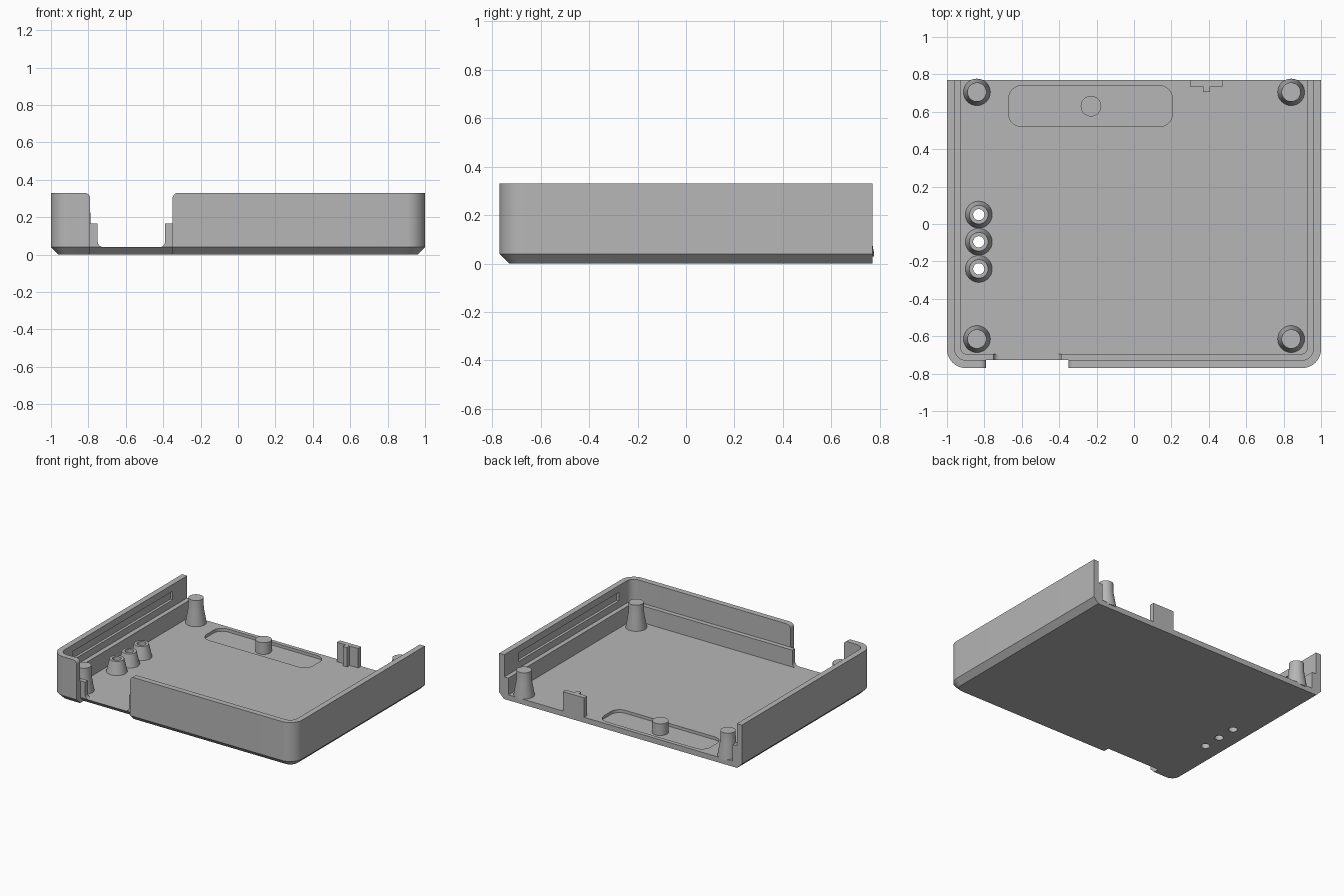
import bpy, bmesh, math
from math import cos, sin, pi

cube = bpy.data.objects.get("Cube")
if cube:
    bpy.data.objects.remove(cube, do_unlink=True)

grey = bpy.data.materials.new("plain grey")
grey.use_nodes = True
COLOUR = (0.47, 0.47, 0.47, 1)
grey.diffuse_color = COLOUR
grey.node_tree.nodes["Principled BSDF"].inputs["Base Color"].default_value = COLOUR

BACK, FRONT, TOP, FLOOR, LEDGE = 0.77, -0.77, 0.33, 0.04, 0.165


def loft(name, rings):
    """Closed solid through matching rings of 3D points."""
    bm = bmesh.new()
    loops = [[bm.verts.new(p) for p in ring] for ring in rings]
    n = len(loops[0])
    for a, b in zip(loops, loops[1:]):
        for i in range(n):
            j = (i + 1) % n
            bm.faces.new((a[i], a[j], b[j], b[i]))
    bm.faces.new(loops[0][::-1])
    bm.faces.new(loops[-1])
    bmesh.ops.recalc_face_normals(bm, faces=bm.faces)
    mesh = bpy.data.meshes.new(name)
    bm.to_mesh(mesh)
    bm.free()
    mesh.materials.append(grey)
    obj = bpy.data.objects.new(name, mesh)
    bpy.context.collection.objects.link(obj)
    return obj


def prism(name, pts, axis, lo, hi):
    """Extrude a 2D outline along an axis."""
    place = {"x": lambda a, b, h: (h, a, b),
             "y": lambda a, b, h: (a, h, b),
             "z": lambda a, b, h: (a, b, h)}[axis]
    return loft(name, [[place(a, b, h) for a, b in pts] for h in (lo, hi)])


def arc(cx, cy, r, start, end, n=10):
    return [(cx + r * cos(start + (end - start) * i / n),
             cy + r * sin(start + (end - start) * i / n)) for i in range(n + 1)]


def rect(x0, x1, y0, y1):
    return [(x0, y0), (x1, y0), (x1, y1), (x0, y1)]


def circle(x, y, r, n=32):
    return arc(x, y, r, 0, 2 * pi, n)[:-1]


def plan(inset, back):
    """Tray outline: rounded front corners, square open back."""
    r = 0.1 - inset
    return (arc(-0.9, FRONT + 0.1, r, pi, 1.5 * pi)
            + arc(0.9, FRONT + 0.1, r, 1.5 * pi, 2 * pi)
            + [(1 - inset, back), (inset - 1, back)])


def select(obj):
    bpy.ops.object.select_all(action="DESELECT")
    obj.select_set(True)
    bpy.context.view_layer.objects.active = obj


def cut(obj, cutter):
    mod = obj.modifiers.new("cut", "BOOLEAN")
    mod.operation, mod.solver, mod.object = "DIFFERENCE", "EXACT", cutter
    select(obj)
    bpy.ops.object.modifier_apply(modifier=mod.name)
    bpy.data.objects.remove(cutter, do_unlink=True)


def smooth(obj):
    select(obj)
    bpy.ops.object.shade_smooth_by_angle(angle=math.radians(30))


def lathe(name, x, y, profile, n=32):
    """Spin a closed (radius, z) profile around a vertical axis."""
    bm = bmesh.new()
    verts = [bm.verts.new((r, 0, z)) for r, z in profile]
    edges = [bm.edges.new((verts[i], verts[(i + 1) % len(verts)]))
             for i in range(len(verts))]
    bmesh.ops.spin(bm, geom=verts + edges, cent=(0, 0, 0), axis=(0, 0, 1),
                   angle=2 * pi, steps=n, use_merge=True)
    bmesh.ops.remove_doubles(bm, verts=bm.verts, dist=1e-5)
    bmesh.ops.recalc_face_normals(bm, faces=bm.faces)
    mesh = bpy.data.meshes.new(name)
    bm.to_mesh(mesh)
    bm.free()
    mesh.materials.append(grey)
    obj = bpy.data.objects.new(name, mesh)
    obj.location = (x, y, 0)
    bpy.context.collection.objects.link(obj)
    smooth(obj)


# Tray body with chamfered underside
tray = loft("tray", [[(x, y, z) for x, y in plan(inset, BACK)]
                     for inset, z in ((FLOOR, 0), (0, FLOOR), (0, TOP))])

# Hollow inside, leaving a stepped ledge around the walls
cut(tray, prism("upper_cavity", plan(0.042, 1), "z", LEDGE, 0.5))
cut(tray, prism("lower_cavity", plan(0.076, 1), "z", FLOOR, 0.5))

# Front opening: outer wall with rounded top corners
r, x0, x1 = 0.03, -0.79, -0.35
opening = ([(x0, -0.02), (x1, -0.02)]
           + arc(x1 + r, TOP - r, r, pi, pi / 2)
           + [(x1 + r, 0.5), (x0 - r, 0.5)]
           + arc(x0 - r, TOP - r, r, pi / 2, 0))
cut(tray, prism("wall_opening", opening, "y", -0.9, -0.727))

# Sloping floor edge under the opening
slope = [(-0.727, FLOOR), (-0.9, FLOOR), (-0.9, -0.01), (-0.677, -0.01)]
cut(tray, prism("floor_slope", slope, "x", x0, x1))

# Narrower gap in the ledge with rounded bottom corners
x0, x1 = -0.75, -0.39
gap = ([(x1, 0.4), (x0, 0.4)]
       + arc(x0 + r, FLOOR + r, r, pi, 1.5 * pi)
       + arc(x1 - r, FLOOR + r, r, 1.5 * pi, 2 * pi))
cut(tray, prism("ledge_gap", gap, "y", -0.8, -0.65))

# Long grooves inside both side walls
for side in (-1, 1):
    xs = sorted((side * 0.94, side * 0.978))
    cut(tray, prism("side_groove", rect(*xs, -0.58, 0.6), "z", 0.215, 0.28))

# Rounded pocket in the floor
pr = 0.07
pocket = (arc(-0.67 + pr, 0.52 + pr, pr, pi, 1.5 * pi)
          + arc(0.205 - pr, 0.52 + pr, pr, 1.5 * pi, 2 * pi)
          + arc(0.205 - pr, 0.74 - pr, pr, 0, pi / 2)
          + arc(-0.67 + pr, 0.74 - pr, pr, pi / 2, pi))
cut(tray, prism("floor_pocket", pocket, "z", 0.018, 0.2))

# Three holes through the floor, each with a tapered collar
for y in (0.05, -0.095, -0.24):
    cut(tray, prism("floor_hole", circle(-0.83, y, 0.03), "z", -0.1, 0.1))
    lathe("hole_collar", -0.83, y,
          [(0.03, FLOOR), (0.03, 0.135), (0.05, 0.135), (0.072, FLOOR)])
smooth(tray)

# Corner posts: flared foot, straight top
for x in (-0.84, 0.84):
    for y in (0.705, -0.615):
        lathe("corner_post", x, y, [(0, FLOOR - 0.01), (0.072, FLOOR - 0.01),
                                    (0.072, FLOOR), (0.053, 0.15),
                                    (0.051, 0.225), (0, 0.225)])

# Peg standing in the pocket
lathe("pocket_peg", -0.23, 0.63, [(0, 0.01), (0.055, 0.01), (0.055, 0.105), (0, 0.105)])

# Back tab with a stiffening rib
prism("back_tab", rect(0.3, 0.475, 0.735, BACK), "z", FLOOR - 0.01, 0.185)
prism("tab_rib", rect(0.37, 0.405, 0.705, 0.74), "z", FLOOR - 0.01, 0.184)
